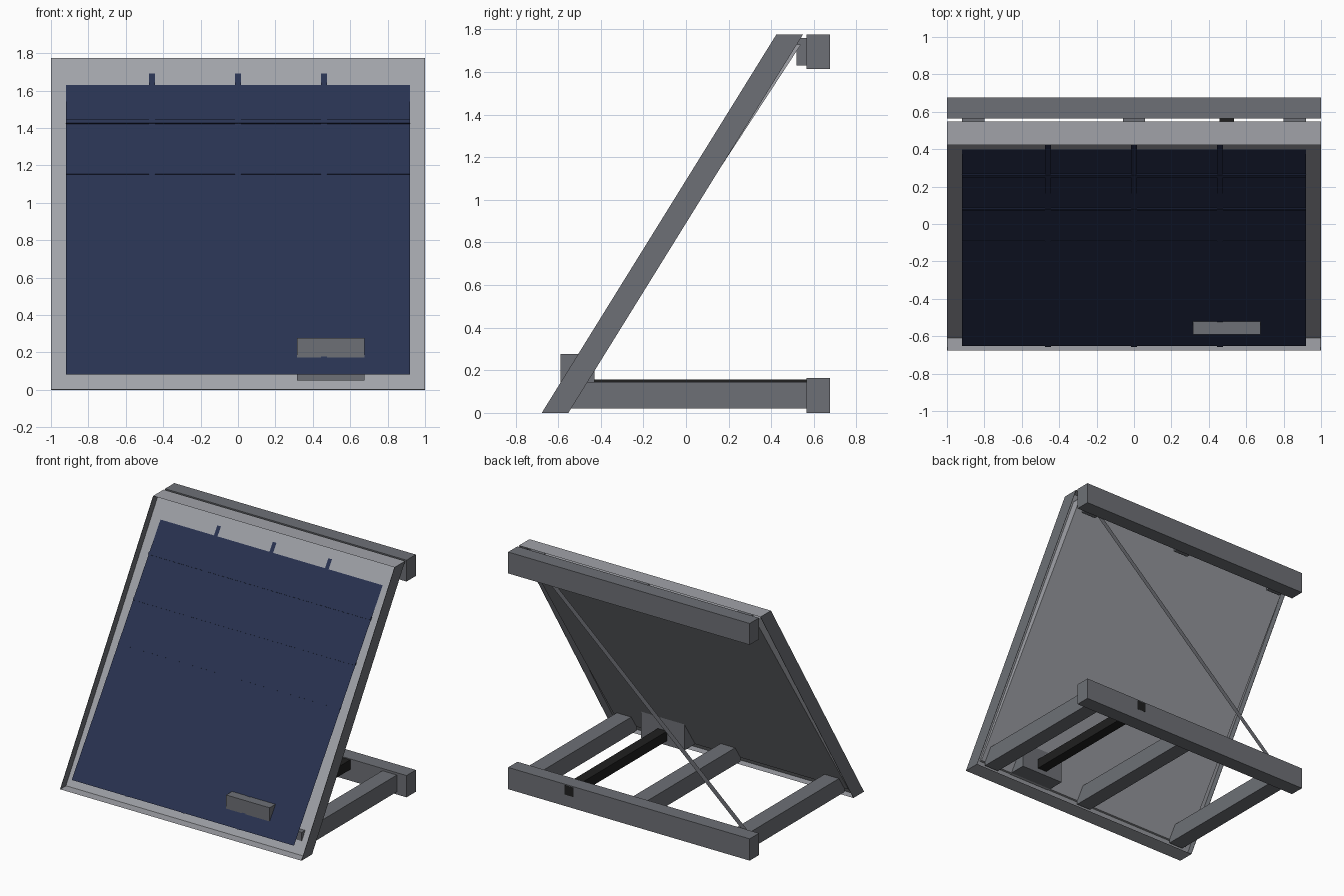
import bpy
from mathutils import Vector

if "Cube" in bpy.data.objects:
    bpy.data.objects.remove(bpy.data.objects["Cube"])


def mat(name, col):
    m = bpy.data.materials.new(name)
    m.diffuse_color = (*col, 1)
    m.use_nodes = True
    m.node_tree.nodes["Principled BSDF"].inputs["Base Color"].default_value = m.diffuse_color
    return m


LIGHT = mat("light_grey", (0.355, 0.365, 0.395))
DARK = mat("dark_grey", (0.155, 0.163, 0.181))
NAVY = mat("navy_blue", (0.0216, 0.032, 0.082))
BLACK = mat("near_black", (0.014, 0.014, 0.014))


def mesh(name, verts, faces, m):
    me = bpy.data.meshes.new(name)
    me.from_pydata([tuple(v) for v in verts], [], faces)
    me.materials.append(m)
    ob = bpy.data.objects.new(name, me)
    bpy.context.collection.objects.link(ob)
    return ob


def extrude_x(name, profile, x0, x1, m):
    """Solid made from a (y, z) profile running from x0 to x1."""
    n = len(profile)
    v = [(x, y, z) for x in (x0, x1) for y, z in profile]
    f = [tuple(range(n)), tuple(range(2 * n - 1, n - 1, -1))]
    f += [(i, i + n, (i + 1) % n + n, (i + 1) % n) for i in range(n)]
    return mesh(name, v, f, m)


def box(name, x0, x1, y0, y1, z0, z1, m):
    return extrude_x(name, [(y0, z0), (y0, z1), (y1, z1), (y1, z0)], x0, x1, m)


def sheet(name, x0, x1, a, b, m):
    """Thin sheet across x between two (y, z) points."""
    return mesh(name, [(x0, *a), (x1, *a), (x1, *b), (x0, *b)], [(0, 1, 2, 3)], m)


TOP = 1.775
SLOPE = 0.62


def lean(y, z):
    return (y + SLOPE * z, z)


# Tilted frame: side walls, bottom and top edges, sheet in the middle
FRONT, MID, BACK = -0.677, -0.61, -0.552
for side, s in (("left", -1), ("right", 1)):
    extrude_x(f"frame_wall_{side}",
              [lean(FRONT, 0), lean(FRONT, TOP), lean(BACK, TOP), lean(BACK, 0)],
              s * 0.998, s, DARK)
sheet("frame_bottom_edge", -1, 1, lean(FRONT, 0), lean(BACK, 0), LIGHT)
sheet("frame_top_edge", -1, 1, lean(FRONT, TOP), lean(BACK, TOP), LIGHT)
sheet("backing_sheet", -0.998, 0.998, lean(MID, 0.001), lean(MID, TOP), LIGHT)

# Slab on the back, leaning slightly more than the frame
extrude_x("back_slab",
          [lean(MID + 0.004, 0.05), lean(MID + 0.004, 1.73), (0.540, 1.73), (-0.558, 0.05)],
          -0.955, 0.955, LIGHT)

# Blue panel, leaning slightly more than the frame
P0, P1 = Vector((-0.65, 0.08)), Vector((0.40, 1.628))
ALONG = (P1 - P0).normalized()
OUT = Vector((-ALONG.y, ALONG.x))


def on_panel(z, d=0.0):
    return P0 + ALONG * ((z - P0.y) / ALONG.y) + OUT * d


sheet("blue_panel", -0.92, 0.92, on_panel(0.08, 0.003), on_panel(1.628, 0.003), NAVY)

# Cross rails on the panel, standing out more towards the top
for i, (z, h) in enumerate(((0.90, 0.005), (1.16, 0.008), (1.43, 0.011))):
    extrude_x(f"cross_rail_{i}",
              [on_panel(z - 0.010), on_panel(z - 0.010, h),
               on_panel(z + 0.008, h), on_panel(z + 0.008)], -0.92, 0.92, NAVY)

# Upright strips on the panel, showing as tabs above it
for i, x in enumerate((-0.46, 0, 0.46)):
    sheet(f"upright_strip_{i}", x - 0.015, x + 0.015,
          on_panel(0.078, 0.006), on_panel(1.687, 0.008), NAVY)

# Rear cross bars at top and bottom
box("rear_top_bar", -1, 1, 0.565, 0.675, 1.615, TOP, DARK)
box("rear_bottom_bar", -1, 1, 0.565, 0.675, 0, 0.163, DARK)

# Base legs running into the frame, and spacer blocks above them
for name, x in (("left", -0.86), ("middle", 0), ("right", 0.86)):
    box(f"base_leg_{name}", x - 0.06, x + 0.06, -0.56, 0.565, 0.02, 0.146, DARK)
    box(f"spacer_block_{name}", x - 0.06, x + 0.06, 0.518, 0.566, 1.63, 1.76, DARK)

# Block through the panel and its dark rod
box("control_block", 0.315, 0.675, -0.59, -0.43, 0.05, 0.276, DARK)
box("dark_rod", 0.458, 0.535, -0.44, 0.6755, 0.085, 0.157, BLACK)

# Flat diagonal brace across the back
a, b = Vector((-0.88, 0.557, 0.15)), Vector((0.82, 0.557, 1.66))
d = (b - a).normalized()
w = Vector((-d.z, 0, d.x)) * 0.018
mesh("diagonal_brace", [a - w, b - w, b + w, a + w], [(0, 1, 2, 3)], DARK)
